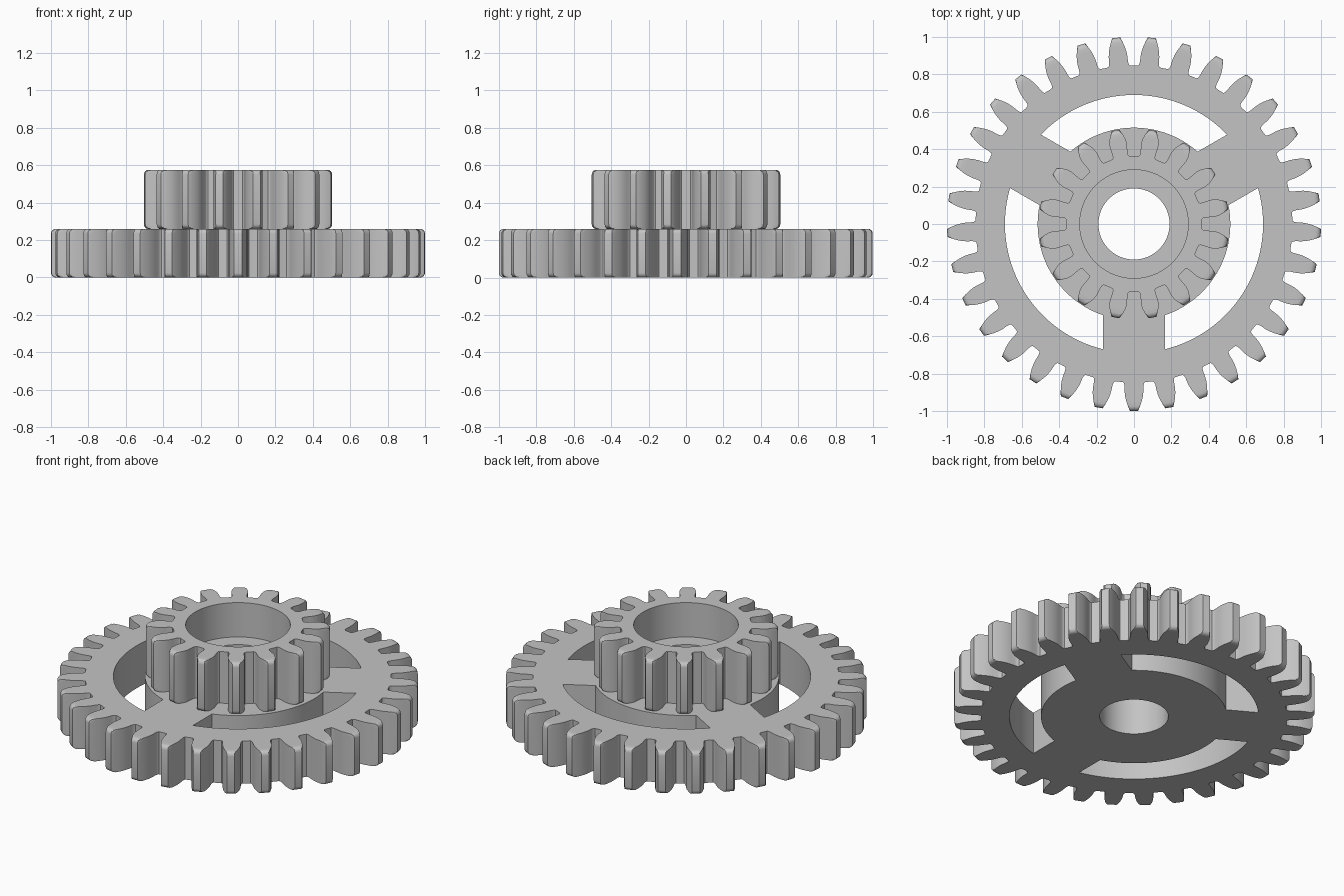
import bpy, bmesh
from math import sin, cos, pi, radians, asin, acos

cube = bpy.data.objects.get("Cube")
if cube:
    bpy.data.objects.remove(cube, do_unlink=True)

grey = bpy.data.materials.new("plain grey")
grey.use_nodes = True
grey.diffuse_color = (0.55, 0.55, 0.55, 1)
grey.node_tree.nodes["Principled BSDF"].inputs["Base Color"].default_value = grey.diffuse_color


def circle(radius, count=96):
    return [(radius, 2 * pi * i / count) for i in range(count)]


def gear_outline(teeth, start, flank, root):
    """Polar outline; flank lists (radius, half width) from base to tip."""
    points = []
    pitch = 2 * pi / teeth
    for i in range(teeth):
        middle = start + i * pitch
        points += [(r, middle - w / r) for r, w in flank]
        points += [(r, middle + w / r) for r, w in reversed(flank)]
        points.append((root, middle + pitch / 2))
    return points


def window_outline(direction, inner, outer, spoke_half, steps=32):
    """Curved window between two parallel-sided spokes."""
    points = []
    for radius, sign in ((inner, 1), (outer, -1)):
        half = pi / 3 - asin(spoke_half / radius)
        for i in range(steps + 1):
            points.append((radius, direction + sign * half * (2 * i / steps - 1)))
    return points


def wall(bm, rings):
    """Join (outline, height) rings with quads; return the end edges."""
    loops = [[bm.verts.new((r * cos(a), r * sin(a), z)) for r, a in outline]
             for outline, z in rings]
    count = len(loops[0])
    for low, high in zip(loops, loops[1:]):
        for i in range(count):
            j = (i + 1) % count
            bm.faces.new((low[i], low[j], high[j], high[i]))
    return [[bm.edges.get((loop[i], loop[(i + 1) % count])) for i in range(count)]
            for loop in (loops[0], loops[-1])]


def make_gear(name, outline, tip, bottom, top, holes, bevel=0.025, steps=4):
    bm = bmesh.new()
    # Teeth, with the tips rounded off above and below
    curve = [(bevel * (1 - sin(t)), bevel * (1 - cos(t)))
             for t in (pi / 2 * i / steps for i in range(steps + 1))]
    levels = [(inset, bottom + bevel - dz) for inset, dz in
              ((bevel - bevel * cos(t), bevel * sin(t))
               for t in (pi / 2 * i / steps for i in range(steps, -1, -1)))]
    levels += [(inset, bottom + top - z) for inset, z in reversed(levels)]
    rings = [([(min(r, tip - inset), a) for r, a in outline], z) for inset, z in levels]
    walls = [wall(bm, rings)] + [wall(bm, hole) for hole in holes]
    # Flat ends, pierced by the holes
    for end in (0, 1):
        edges = [edge for w in walls for edge in w[end]]
        bmesh.ops.triangle_fill(bm, edges=edges, use_beauty=True, normal=(0, 0, 1))
    bmesh.ops.recalc_face_normals(bm, faces=bm.faces)
    mesh = bpy.data.meshes.new(name)
    bm.to_mesh(mesh)
    bm.free()
    mesh.materials.append(grey)
    obj = bpy.data.objects.new(name, mesh)
    bpy.context.collection.objects.link(obj)
    bpy.ops.object.select_all(action="DESELECT")
    obj.select_set(True)
    bpy.context.view_layer.objects.active = obj
    bpy.ops.object.shade_smooth_by_angle(angle=radians(30))


PLATE, TOP, STEP = 0.26, 0.575, 0.365

# Large spoked gear
large_flank = [(0.848, 0.058), (0.855, 0.053), (0.87, 0.0505), (0.9, 0.05),
               (0.925, 0.047), (0.95, 0.041), (0.975, 0.032), (0.99, 0.026), (1.0, 0.021)]
holes = [[(circle(0.19), 0), (circle(0.19), PLATE)]]
for k in range(3):
    window = window_outline(pi / 2 + k * 2 * pi / 3, 0.515, 0.69, 0.165)
    holes.append([(window, 0), (window, PLATE)])
make_gear("large_gear", gear_outline(33, -pi / 2, large_flank, 0.847),
          1.0, 0, PLATE, holes)

# Small gear with a stepped bore
small_flank = [(0.364, 0.047), (0.37, 0.042), (0.385, 0.0405), (0.41, 0.044),
               (0.435, 0.0465), (0.46, 0.043), (0.485, 0.034), (0.5, 0.026), (0.51, 0.02)]
bore = [(circle(0.19), PLATE), (circle(0.19), STEP), (circle(0.29), STEP), (circle(0.29), TOP)]
make_gear("small_gear", gear_outline(16, pi / 16, small_flank, 0.363),
          0.51, PLATE, TOP, [bore])
